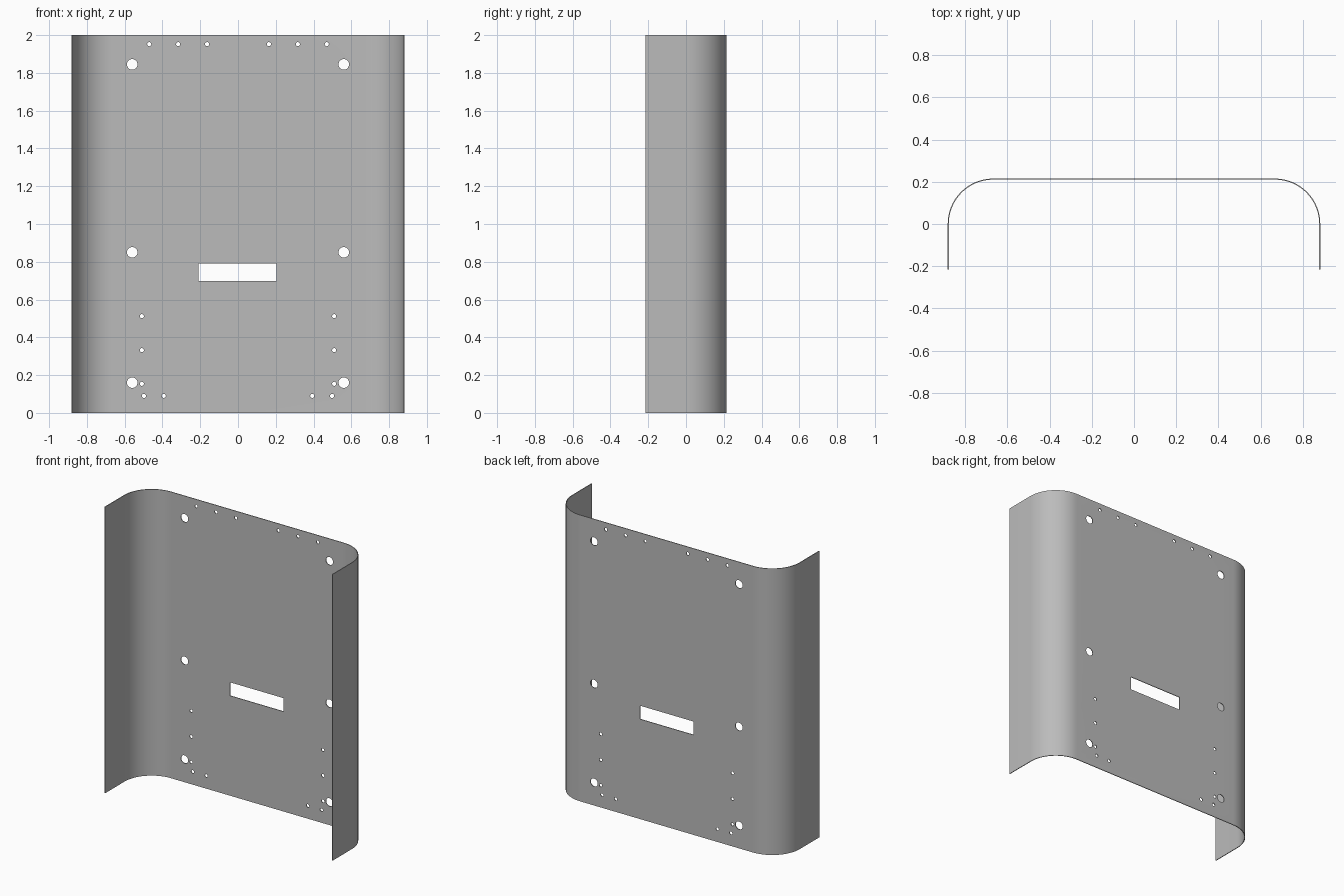
import bpy, bmesh, math
from mathutils import Matrix, Vector

if "Cube" in bpy.data.objects:
    bpy.data.objects.remove(bpy.data.objects["Cube"])

W, D, H, R, T = 0.882, 0.215, 2.0, 0.215, 0.005   # half width, half depth, height, bend radius, sheet
SEG = 20

steel = bpy.data.materials.new("grey_steel")
steel.diffuse_color = (0.5, 0.5, 0.5, 1)
steel.use_nodes = True
steel.node_tree.nodes["Principled BSDF"].inputs["Base Color"].default_value = steel.diffuse_color


def profile(inset):
    """U-shaped sheet outline, from left flange tip to right flange tip."""
    r = R - inset
    right = [(W - R + r * math.sin(a), D - R + r * math.cos(a))
             for a in (i * math.pi / 2 / SEG for i in range(SEG + 1))]
    right.append((W - inset, -D))
    return [(-x, y) for x, y in reversed(right)] + right


# Bent sheet: closed outline extruded upward
bm = bmesh.new()
outer, inner = profile(0), profile(T)
rows = [[[bm.verts.new((x, y, z)) for x, y in p] for p in (outer, inner)] for z in (0, H)]
(bo, bi), (to, ti) = rows
for i in range(len(outer) - 1):
    bm.faces.new((bo[i], bo[i + 1], to[i + 1], to[i]))
    bm.faces.new((bi[i], ti[i], ti[i + 1], bi[i + 1]))
    bm.faces.new((to[i], to[i + 1], ti[i + 1], ti[i]))
    bm.faces.new((bo[i], bi[i], bi[i + 1], bo[i + 1]))
for i in (0, -1):
    bm.faces.new((bo[i], to[i], ti[i], bi[i]))
bmesh.ops.recalc_face_normals(bm, faces=bm.faces)
mesh = bpy.data.meshes.new("bent_panel")
bm.to_mesh(mesh)
bm.free()
mesh.materials.append(steel)
panel = bpy.data.objects.new("bent_panel", mesh)
bpy.context.collection.objects.link(panel)

# Hole cutters: mounting holes, small screw holes and the slot
holes = [(s * 0.56, z, 0.028, 32) for s in (-1, 1) for z in (0.16, 0.85, 1.845)]
holes += [(s * x, 1.952, 0.011, 16) for s in (-1, 1) for x in (0.164, 0.317, 0.47)]
holes += [(s * 0.509, z, 0.011, 16) for s in (-1, 1) for z in (0.154, 0.332, 0.512)]
holes += [(s * x, 0.09, 0.011, 16) for s in (-1, 1) for x in (0.393, 0.498)]
bm = bmesh.new()
for x, z, r, n in holes:
    bmesh.ops.create_cone(bm, cap_ends=True, segments=n, radius1=r, radius2=r, depth=0.1,
                          matrix=Matrix.Translation((x, D, z)) @ Matrix.Rotation(math.pi / 2, 4, 'X'))
bmesh.ops.create_cube(bm, size=1, matrix=Matrix.Translation((-0.002, D, 0.745))
                      @ Matrix.Diagonal(Vector((0.412, 0.1, 0.094, 1))))
mesh = bpy.data.meshes.new("hole_cutter")
bm.to_mesh(mesh)
bm.free()
cutter = bpy.data.objects.new("hole_cutter", mesh)
cutter.hide_render = True
bpy.context.collection.objects.link(cutter)

# Punch the holes, then drop the cutter
cut = panel.modifiers.new("holes", 'BOOLEAN')
cut.operation, cut.solver, cut.object = 'DIFFERENCE', 'EXACT', cutter
bpy.context.view_layer.objects.active = panel
panel.select_set(True)
bpy.ops.object.modifier_apply(modifier=cut.name)
bpy.data.objects.remove(cutter)
bpy.ops.object.shade_smooth_by_angle(angle=math.radians(30))
